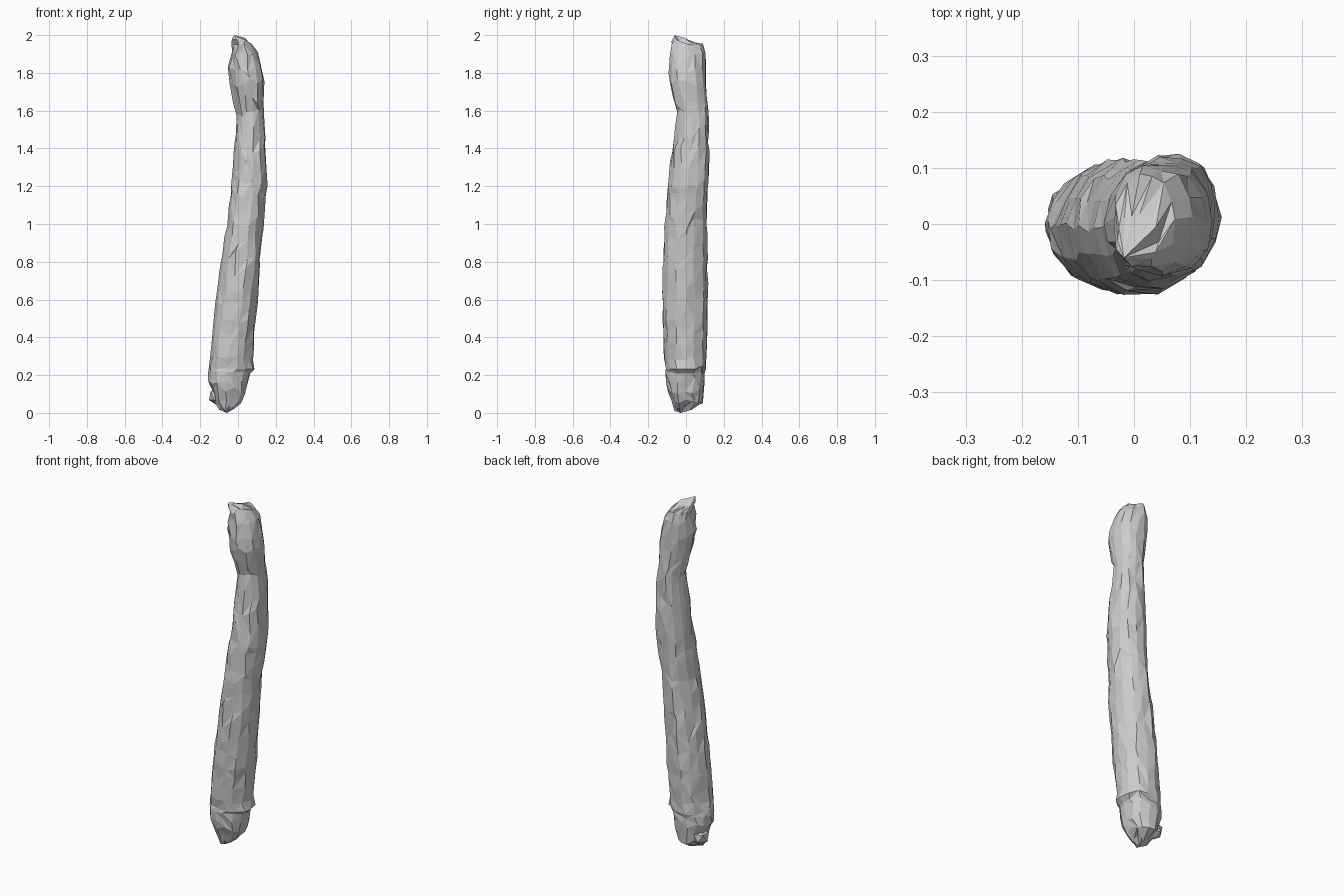
import bpy, bmesh, math, random
from mathutils import Vector

if "Cube" in bpy.data.objects:
    bpy.data.objects.remove(bpy.data.objects["Cube"])

random.seed(7)
SIDES = 14

# Outline of the log: z, left x, right x, front y, back y
OUTLINE = [
    (0.025, -0.10, -0.015, -0.065, 0.03), (0.065, -0.125, 0.025, -0.08, 0.09),
    (0.12, -0.14, 0.05, -0.10, 0.097), (0.17, -0.16, 0.06, -0.11, 0.10),
    (0.215, -0.16, 0.067, -0.113, 0.103), (0.24, -0.157, 0.092, -0.116, 0.11),
    (0.30, -0.15, 0.08, -0.12, 0.112), (0.50, -0.13, 0.10, -0.13, 0.12),
    (0.75, -0.097, 0.12, -0.132, 0.118), (1.00, -0.06, 0.135, -0.118, 0.112),
    (1.22, -0.037, 0.156, -0.10, 0.123), (1.40, -0.02, 0.152, -0.08, 0.13),
    (1.58, -0.008, 0.139, -0.05, 0.122), (1.66, -0.03, 0.139, -0.075, 0.116),
    (1.75, -0.045, 0.142, -0.098, 0.112), (1.81, -0.055, 0.132, -0.10, 0.11),
    (1.90, -0.042, 0.105, -0.09, 0.11), (1.945, -0.038, 0.075, -0.082, 0.09),
    (1.975, -0.035, 0.045, -0.076, 0.02),
]


def sample(z):
    for a, b in zip(OUTLINE, OUTLINE[1:]):
        if a[0] <= z <= b[0]:
            t = (z - a[0]) / (b[0] - a[0])
            return [p + (q - p) * t for p, q in zip(a[1:], b[1:])]
    return OUTLINE[-1][1:]


def finish(bm, name):
    bmesh.ops.triangulate(bm, faces=bm.faces[:])
    bmesh.ops.recalc_face_normals(bm, faces=bm.faces[:])
    mesh = bpy.data.meshes.new(name)
    bm.to_mesh(mesh)
    bm.free()
    obj = bpy.data.objects.new(name, mesh)
    bpy.context.collection.objects.link(obj)
    return obj


# Ring heights: outline stations plus extra rings along the long shaft
heights = []
for a, b in zip(OUTLINE, OUTLINE[1:]):
    n = max(1, round((b[0] - a[0]) / 0.075))
    heights += [a[0] + (b[0] - a[0]) * i / n for i in range(n)]
heights.append(OUTLINE[-1][0])

# Log: faceted rings with lengthwise bark ridges and random chips
bm = bmesh.new()
ridge = [random.uniform(0.96, 1.01) for _ in range(SIDES)]
rings = []
for k, z in enumerate(heights):
    x0, x1, y0, y1 = sample(z)
    gap = min(abs(z - h) for h in heights if h != z)
    ring = []
    for i in range(SIDES):
        a = 2 * math.pi * (i + random.uniform(-0.2, 0.2)) / SIDES
        r = ridge[i] * random.uniform(0.97, 1.035)
        dz = random.uniform(-0.4, 0.4) * gap
        front_left = math.cos(a - math.radians(235)) > 0.55
        if z > 1.62 and front_left:      # broken bark on the upper knob
            r *= random.uniform(0.84, 1.04)
        elif random.random() < 0.06:     # small chips
            r *= 0.93
        x = (x0 + x1) / 2 + r * (x1 - x0) / 2 * math.cos(a)
        y = (y0 + y1) / 2 + r * (y1 - y0) / 2 * math.sin(a)
        ring.append(bm.verts.new((max(-0.16, min(0.158, x)),
                                  max(-0.132, min(0.132, y)), z + dz)))
    rings.append(ring)
for lo, hi in zip(rings, rings[1:]):
    for i in range(SIDES):
        j = (i + 1) % SIDES
        q = [lo[i], lo[j], hi[j], hi[i]]
        if random.random() < 0.5:
            bm.faces.new((q[0], q[1], q[2]))
            bm.faces.new((q[0], q[2], q[3]))
        else:
            bm.faces.new((q[0], q[1], q[3]))
            bm.faces.new((q[1], q[2], q[3]))
# Pointed bottom and broken top tip
for ring, tip in ((rings[0], (-0.06, -0.03, 0.0)), (rings[-1], (-0.018, -0.06, 2.0))):
    v = bm.verts.new(tip)
    for i in range(SIDES):
        bm.faces.new((ring[i], ring[(i + 1) % SIDES], v))
finish(bm, "log")


# Lumps of bark: stub at the lower left, small knots on the right
def lump(name, centre, size):
    bm = bmesh.new()
    bmesh.ops.create_icosphere(bm, subdivisions=1, radius=1)
    for v in bm.verts:
        s = random.uniform(0.85, 1.05)
        v.co = Vector(centre) + Vector([c * d * s for c, d in zip(v.co, size)])
    return finish(bm, name)


lump("lower_stub", (-0.11, 0.025, 0.09), (0.05, 0.055, 0.05))
lump("right_knot", (0.125, 0.01, 1.22), (0.032, 0.04, 0.06))
